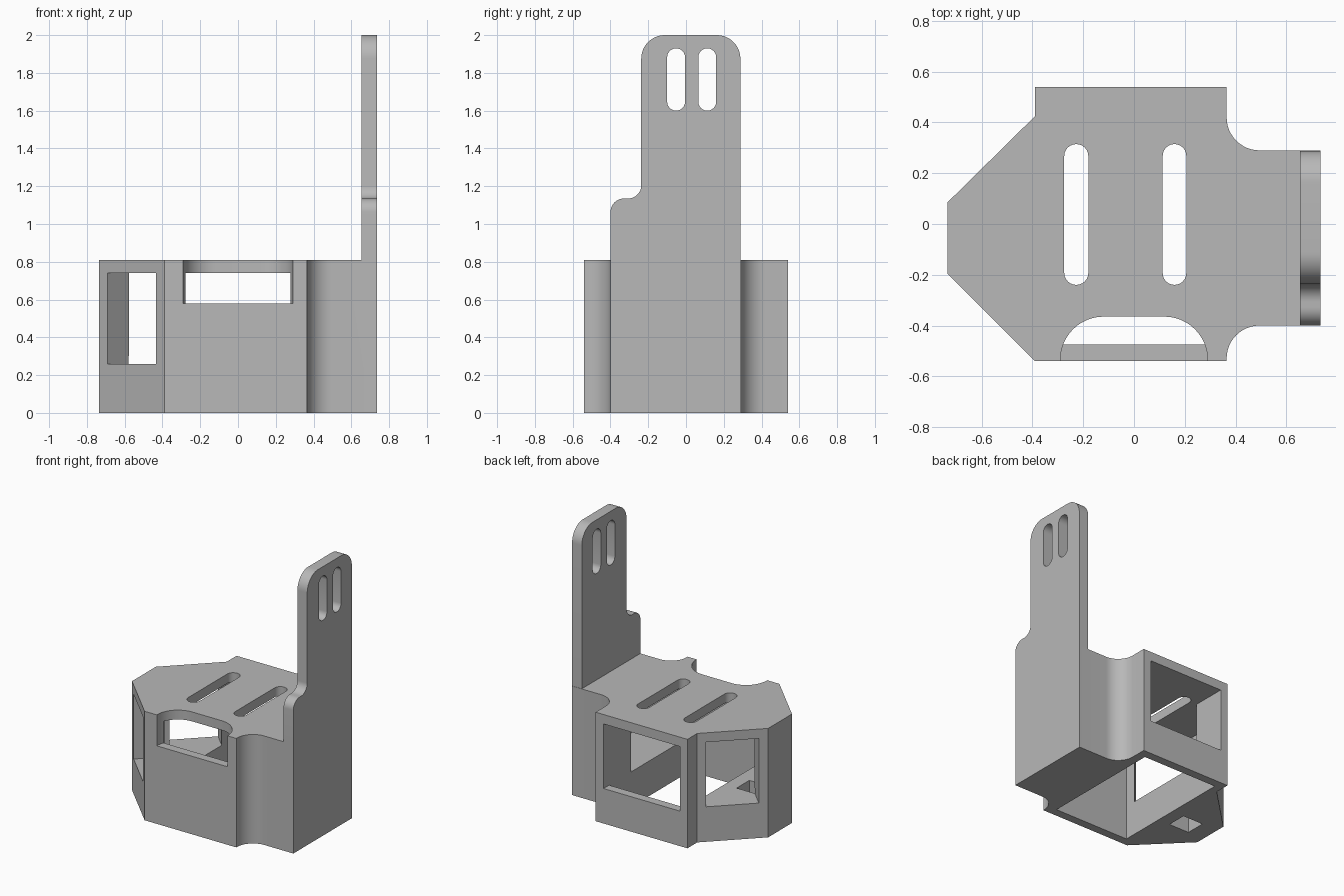
import bpy, bmesh, math
from mathutils import Vector

cube = bpy.data.objects.get("Cube")
if cube:
    bpy.data.objects.remove(cube)

grey = bpy.data.materials.new("light_grey_plastic")
grey.use_nodes = True
grey.diffuse_color = (0.48, 0.48, 0.48, 1)
grey.node_tree.nodes["Principled BSDF"].inputs["Base Color"].default_value = (0.48, 0.48, 0.48, 1)

MID_Y = -0.055      # symmetry line of the housing
FLOOR, CEILING, TOP = 0.26, 0.74, 0.81


def arc(cx, cy, r, start, end, steps=12):
    """Points on a circular arc, angles in degrees."""
    angles = [math.radians(start + (end - start) * i / steps) for i in range(steps + 1)]
    return [(cx + r * math.cos(a), cy + r * math.sin(a)) for a in angles]


def rect(u0, u1, v0, v1):
    return [(u0, v0), (u1, v0), (u1, v1), (u0, v1)]


def slot(u0, u1, v0, v1):
    """Upright slot with round ends."""
    r, c = (u1 - u0) / 2, (u0 + u1) / 2
    return arc(c, v1 - r, r, 0, 180) + arc(c, v0 + r, r, 180, 360)


def prism(name, points, low, high, axis="z"):
    """Extrude a flat profile along z, or a (y, z) profile along x."""
    def place(p):
        return (p[0], p[1], low) if axis == "z" else (low, p[0], p[1])
    bm = bmesh.new()
    face = bm.faces.new([bm.verts.new(place(p)) for p in points])
    ext = bmesh.ops.extrude_face_region(bm, geom=[face])
    step = Vector((0, 0, high - low)) if axis == "z" else Vector((high - low, 0, 0))
    bmesh.ops.translate(bm, vec=step, verts=[v for v in ext["geom"] if isinstance(v, bmesh.types.BMVert)])
    bmesh.ops.recalc_face_normals(bm, faces=bm.faces)
    mesh = bpy.data.meshes.new(name)
    bm.to_mesh(mesh)
    bm.free()
    mesh.materials.append(grey)
    obj = bpy.data.objects.new(name, mesh)
    bpy.context.collection.objects.link(obj)
    return obj


def combine(target, tool, operation="DIFFERENCE"):
    """Apply a boolean and remove the tool."""
    mod = target.modifiers.new("boolean", "BOOLEAN")
    mod.operation, mod.solver, mod.object = operation, "EXACT", tool
    bpy.context.view_layer.objects.active = target
    bpy.ops.object.modifier_apply(modifier=mod.name)
    bpy.data.objects.remove(tool)


# Housing block with chamfered end and filleted neck
outline = [(-0.735, -0.195), (-0.39, -0.54), (0.365, -0.54)]
outline += arc(0.495, -0.53, 0.13, 180, 90)
outline += [(0.735, -0.4), (0.735, 0.29)]
outline += arc(0.495, 0.42, 0.13, 270, 180)
outline += [(0.365, 0.54), (-0.39, 0.54), (-0.39, 0.425), (-0.735, 0.085)]
housing = prism("bracket_housing", outline, 0, TOP)

# Upright mounting plate with rounded shoulders
plate = [(-0.4, 0.5), (0.288, 0.5)]
plate += arc(0.163, 1.875, 0.125, 0, 90)
plate += arc(-0.112, 1.875, 0.125, 90, 180)
plate += arc(-0.307, 1.205, 0.07, 0, -90)
plate += arc(-0.328, 1.063, 0.072, 90, 180)
mount = prism("mounting_plate", plate, 0.655, 0.735, "x")
for y0, y1 in ((-0.1, -0.005), (0.065, 0.16)):
    combine(mount, prism("plate_slot", slot(y0, y1, 1.6, 1.93), 0.6, 0.8, "x"))

# Inner cavity above the raised floor
back_end = [(-0.6, -0.006), (-0.33, 0.264)]
cavity = [(x, 2 * MID_Y - y) for x, y in reversed(back_end)]
cavity = [(-0.33, -0.475)] + cavity + back_end + [(-0.33, 0.475), (0.3, 0.475), (0.3, 0.22)]
cavity += [(0.655, 0.22), (0.655, -0.33), (0.3, -0.33), (0.3, -0.475)]
combine(housing, prism("cavity", cavity, FLOOR, CEILING))

# Floor opening and small floor hole
combine(housing, prism("floor_opening", rect(-0.33, 0.3, -0.475, 0.475), -0.1, 0.3))
combine(housing, prism("floor_hole", rect(-0.6, -0.43, -0.13, 0.02), -0.1, 0.3))

# Back window and the two chamfer windows
combine(housing, prism("back_window", rect(-0.33, 0.3, 0.4, 0.6), FLOOR, CEILING))
window = [(-0.74, 0.18), (-0.485, 0.435), (-0.315, 0.265), (-0.57, 0.01)]
for side in (1, -1):
    pane = [(x, MID_Y + side * (y - MID_Y)) for x, y in window]
    combine(housing, prism("chamfer_window", pane, FLOOR, CEILING))

# Arched notch through the front wall and top
notch = [(-0.29, -0.6), (0.29, -0.6)]
notch += arc(0.12, -0.535, 0.17, 0, 90) + arc(-0.12, -0.535, 0.17, 90, 180)
combine(housing, prism("front_notch", notch, 0.58, 0.9))

# Long slots in the top
for x0, x1 in ((-0.275, -0.18), (0.113, 0.206)):
    combine(housing, prism("top_slot", slot(x0, x1, -0.24, 0.315), 0.7, 0.9))

combine(housing, mount, "UNION")

bpy.ops.object.select_all(action="DESELECT")
housing.select_set(True)
bpy.context.view_layer.objects.active = housing
bpy.ops.object.shade_smooth_by_angle(angle=math.radians(25))
